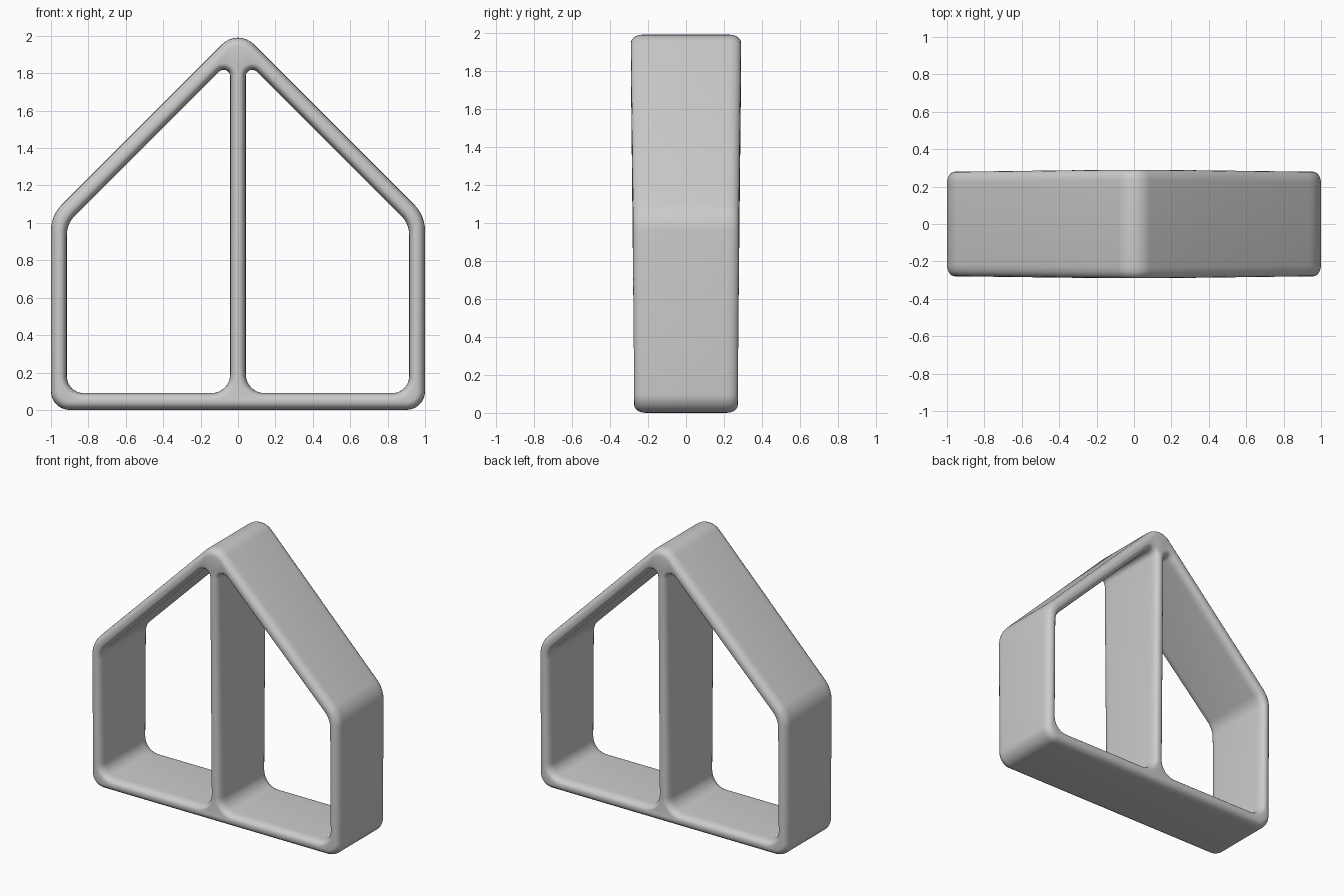
import bpy, bmesh
from math import sin, cos, pi, atan2, tau
from mathutils import Vector

cube = bpy.data.objects.get("Cube")
if cube:
    bpy.data.objects.remove(cube, do_unlink=True)

ARC_STEPS = 8      # segments per rounded corner
EDGE_STEPS = 5     # segments per rounded rim
RIM_DEPTH = 0.06

# Profiles as (x, z, corner radius), counter-clockwise
outer = [(-1, 0, 0.1), (1, 0, 0.1), (1, 1.04, 0.2), (0, 2.04, 0.12), (-1, 1.04, 0.2)]
right_hole = [(0.042, 0.09, 0.1), (0.915, 0.09, 0.09), (0.915, 0.995, 0.14), (0.042, 1.868, 0.035)]
left_hole = [(-x, z, r) for x, z, r in reversed(right_hole)]


def rounded(profile, inset):
    """Points of a convex profile with filleted corners, moved inward by inset."""
    points = []
    count = len(profile)
    for i, (x, z, r) in enumerate(profile):
        p = Vector((x, z))
        before = Vector(profile[i - 1][:2])
        after = Vector(profile[(i + 1) % count][:2])
        d1, d2 = (p - before).normalized(), (after - p).normalized()
        n1, n2 = Vector((-d1.y, d1.x)), Vector((-d2.y, d2.x))
        centre = p + (n1 + n2) * r / (1 + n1.dot(n2))
        start = atan2(n1.y, n1.x)
        turn = (atan2(n2.y, n2.x) - start) % tau
        for k in range(ARC_STEPS + 1):
            a = start + turn * k / ARC_STEPS
            points.append(centre - Vector((cos(a), sin(a))) * (r - inset))
    return points


def half_depth(z):
    """The roof is slightly deeper than the walls, most of all at the ridge."""
    return 0.29 if z > 1.75 else 0.28 if z > 0.9 else 0.273


def add_wall(bm, profile, rim):
    """Sweep a profile from front to back with rounded rims; return the end rings."""
    angles = [pi / 2 * k / EDGE_STEPS for k in range(EDGE_STEPS + 1)]
    sections = [(-1, a) for a in reversed(angles)] + [(1, a) for a in angles]
    rings = []
    for side, a in sections:
        ring = []
        for p in rounded(profile, rim * (1 - cos(a))):
            y = half_depth(p.y) - RIM_DEPTH * (1 - sin(a))
            ring.append(bm.verts.new((p.x, side * y, p.y)))
        rings.append(ring)
    for a, b in zip(rings, rings[1:]):
        for i in range(len(a)):
            j = (i + 1) % len(a)
            bm.faces.new((a[i], a[j], b[j], b[i]))
    return rings[0], rings[-1]


# House-shaped frame with a centre divider
bm = bmesh.new()
ends = [add_wall(bm, outer, 0.042), add_wall(bm, right_hole, -0.035), add_wall(bm, left_hole, -0.035)]
for side in (0, 1):
    edges = []
    for pair in ends:
        ring = pair[side]
        edges += [bm.edges.get((ring[i - 1], ring[i])) for i in range(len(ring))]
    bmesh.ops.triangle_fill(bm, use_beauty=True, edges=edges)
bmesh.ops.recalc_face_normals(bm, faces=bm.faces)
mesh = bpy.data.meshes.new("house_frame")
bm.to_mesh(mesh)
bm.free()
frame = bpy.data.objects.new("house_frame", mesh)
bpy.context.collection.objects.link(frame)

# Plain grey material
grey = bpy.data.materials.new("light_grey")
grey.use_nodes = True
colour = (0.6, 0.6, 0.6, 1)
grey.diffuse_color = colour
grey.node_tree.nodes["Principled BSDF"].inputs["Base Color"].default_value = colour
mesh.materials.append(grey)

bpy.ops.object.select_all(action="DESELECT")
frame.select_set(True)
bpy.context.view_layer.objects.active = frame
bpy.ops.object.shade_smooth_by_angle(angle=pi / 4)
